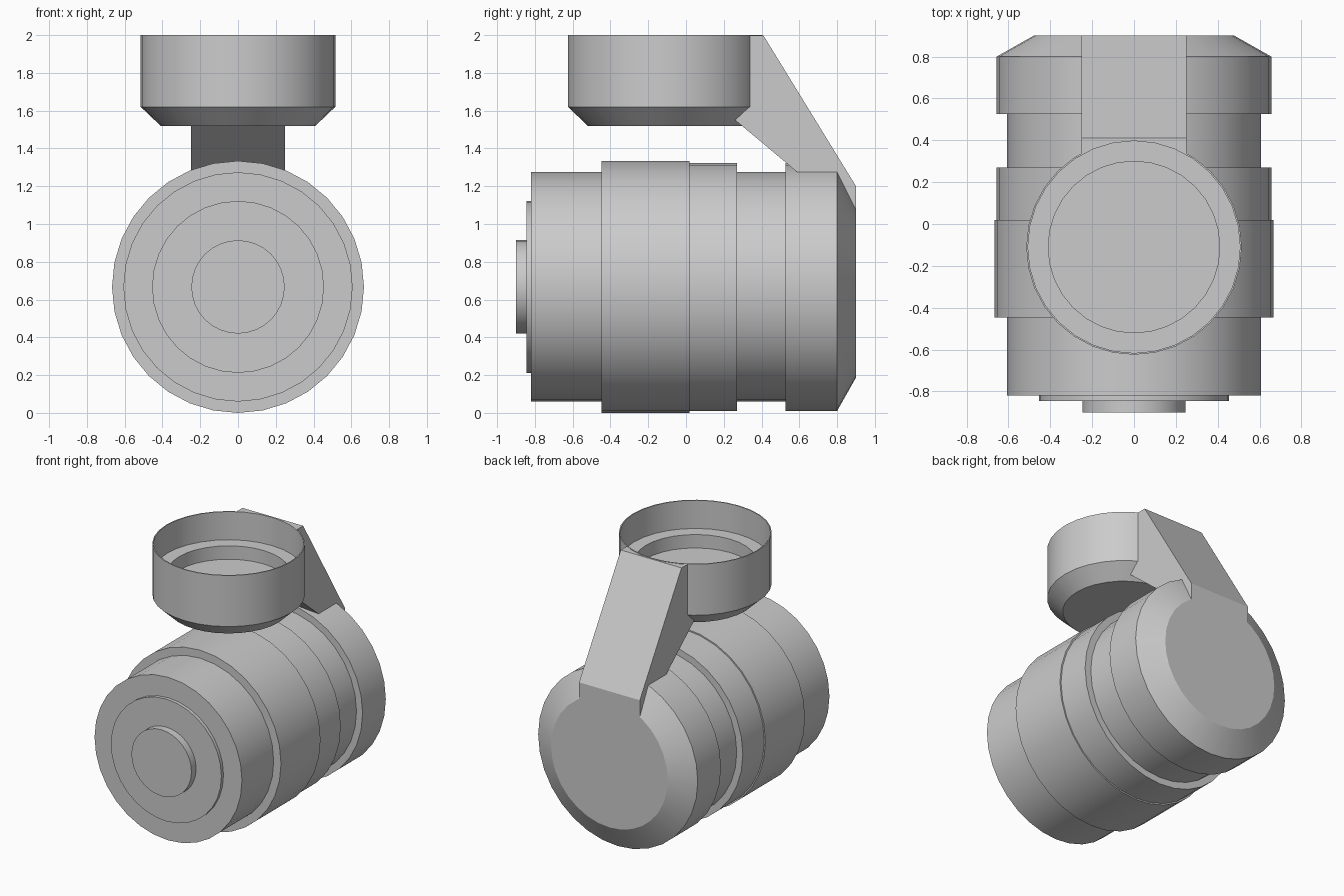
import bpy, bmesh, math
from mathutils import Matrix

cube = bpy.data.objects.get("Cube")
if cube:
    bpy.data.objects.remove(cube)

grey = bpy.data.materials.new("plain_grey")
grey.use_nodes = True
COLOUR = (0.6, 0.6, 0.6, 1)
grey.diffuse_color = COLOUR
grey.node_tree.nodes["Principled BSDF"].inputs["Base Color"].default_value = COLOUR

SIDES = 32
AXIS_Z = 0.667      # height of the barrel axis
CUP_Y = -0.11       # centre of the cup
CUP_R = 0.515


def finish(name, bm, smooth=True):
    bmesh.ops.recalc_face_normals(bm, faces=bm.faces)
    mesh = bpy.data.meshes.new(name)
    bm.to_mesh(mesh)
    bm.free()
    mesh.materials.append(grey)
    obj = bpy.data.objects.new(name, mesh)
    bpy.context.collection.objects.link(obj)
    if smooth:
        bpy.ops.object.select_all(action='DESELECT')
        obj.select_set(True)
        bpy.context.view_layer.objects.active = obj
        bpy.ops.object.shade_smooth_by_angle(angle=math.radians(25))
    return obj


def lathe(name, profile, matrix):
    """Turn (radius, height) pairs around local z and cap both ends."""
    bm = bmesh.new()
    rings = []
    for r, h in profile:
        angles = [2 * math.pi * i / SIDES for i in range(SIDES)]
        rings.append([bm.verts.new((r * math.cos(a), r * math.sin(a), h)) for a in angles])
    for low, high in zip(rings, rings[1:]):
        for i in range(SIDES):
            j = (i + 1) % SIDES
            bm.faces.new((low[i], low[j], high[j], high[i]))
    bm.faces.new(rings[0])
    bm.faces.new(rings[-1])
    bm.transform(matrix)
    return finish(name, bm)


# Barrel: stepped rings along y, from the front button to the tapered rear cap
along_y = Matrix.Translation((0, 0, AXIS_Z)) @ Matrix.Rotation(-math.pi / 2, 4, 'X')
barrel = [
    ("front_button", [(0.247, -0.9), (0.247, -0.84)]),
    ("front_plate", [(0.455, -0.845), (0.455, -0.81)]),
    ("front_barrel", [(0.607, -0.82), (0.607, -0.44)]),
    ("wide_ring", [(0.667, -0.447), (0.667, 0.018)]),
    ("middle_ring", [(0.657, 0.01), (0.657, 0.27)]),
    ("rear_neck", [(0.607, 0.26), (0.607, 0.54)]),
    ("rear_cap", [(0.657, 0.527), (0.657, 0.80), (0.48, 0.9)]),
]
for name, profile in barrel:
    lathe(name, profile, along_y)

# Open cup with a chamfered base, an inner ledge and a recess
cup = [(0.41, 1.52), (CUP_R, 1.62), (CUP_R, 2.0), (0.507, 2.0),
       (0.507, 1.79), (0.41, 1.79), (0.41, 1.69)]
lathe("cup", cup, Matrix.Translation((0, CUP_Y, 0)))

# Slanted bracket whose front edge follows the round cup wall
bm = bmesh.new()
COLUMNS = 8
HALF_WIDTH = 0.25
sections = []
for c in range(COLUMNS + 1):
    x = HALF_WIDTH * (2 * c / COLUMNS - 1)
    wall = CUP_Y + math.sqrt(0.511 ** 2 - x * x)
    outline = [(wall, 1.998), (0.41, 1.998), (0.9, 1.2), (0.9, 1.07),
               (0.75, 1.14), (0.26, 1.55), (wall, 1.62)]
    sections.append([bm.verts.new((x, y, z)) for y, z in outline])
for a, b in zip(sections, sections[1:]):
    for i in range(len(a)):
        j = (i + 1) % len(a)
        bm.faces.new((a[i], a[j], b[j], b[i]))
bm.faces.new(sections[0])
bm.faces.new(sections[-1])
finish("bracket", bm, smooth=False)
